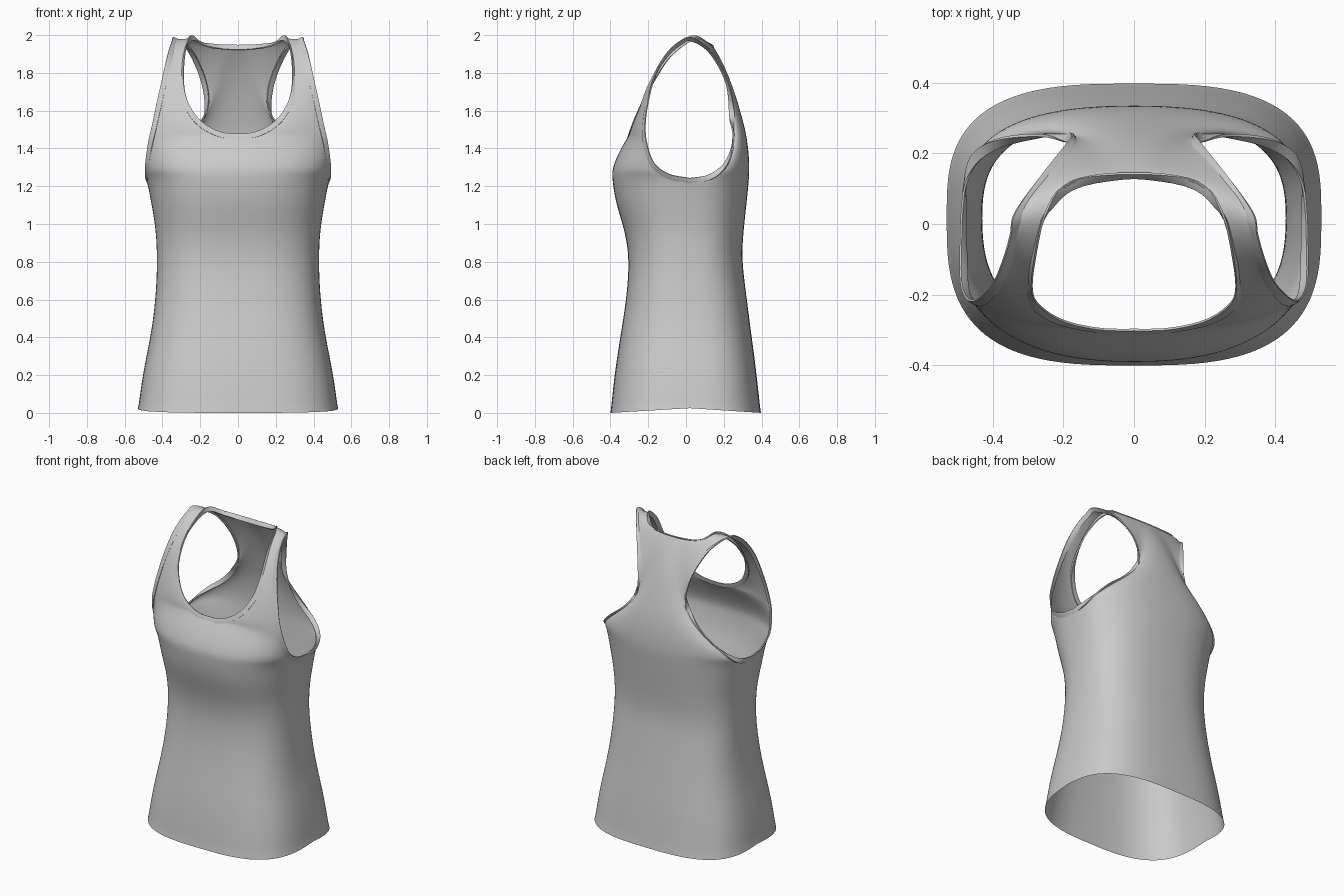
import bpy, bmesh, math
from mathutils import Vector

if "Cube" in bpy.data.objects:
    bpy.data.objects.remove(bpy.data.objects["Cube"])

SUB, COLS = 5, 26


def spline(pts, last=None):
    """Catmull-Rom through points; mirrors across x=0 at a centred start."""
    p = [Vector(q) for q in pts]
    first = Vector((-p[1].x, p[1].y, p[1].z)) if p[0].x == 0 and p[1].x > 0 else 2 * p[0] - p[1]
    p = [first] + p + [Vector(last) if last else 2 * p[-1] - p[-2]]
    out = []
    for i in range(1, len(p) - 2):
        a, b, c, d = p[i - 1:i + 3]
        for j in range(SUB):
            t = j / SUB
            out.append(0.5 * (2 * b + (c - a) * t + (2 * a - 5 * b + 4 * c - d) * t * t
                              + (3 * b - a - 3 * c + d) * t ** 3))
    return out + [p[-2]]


def chain(lower, upper, last):
    """Join two splines, keeping a corner; the end flows on towards 'last'."""
    return spline(lower) + spline(upper, last)[1:]


# Torso below the armholes: height, half width, front depth, back depth
torso = [(0, .53, -.40, .397), (.13, .517, -.388, .383), (.27, .493, -.37, .367),
         (.41, .465, -.348, .348), (.55, .445, -.326, .33), (.69, .434, -.31, .312),
         (.83, .431, -.306, .298), (.97, .438, -.328, .307), (1.11, .461, -.373, .322),
         (1.24, .487, -.392, .335)]
side = [(w, .02, max(z, .025)) for z, w, f, b in torso]
front_mid = [(0, f, z) for z, w, f, b in torso]
back_mid = [(0, b, z) for z, w, f, b in torso]

# Armhole edges from underarm to shoulder
arm_front = [side[-1], (.489, -.09, 1.262), (.487, -.17, 1.32), (.472, -.21, 1.43),
             (.45, -.217, 1.53), (.425, -.2, 1.65), (.392, -.16, 1.8),
             (.367, -.1, 1.905), (.347, -.03, 1.967), (.335, .03, 1.985)]
arm_back = [side[-1], (.477, .11, 1.255), (.44, .18, 1.295), (.37, .222, 1.35),
            (.275, .245, 1.42), (.2, .255, 1.51), (.172, .25, 1.62),
            (.197, .215, 1.77), (.265, .13, 1.92), (.335, .03, 1.985)]

# Centre lines and necklines
chest = front_mid + [(0, -.389, 1.30), (0, -.352, 1.387), (0, -.30, 1.475)]
neck_front = [chest[-1], (.1, -.297, 1.487), (.2, -.275, 1.545), (.265, -.235, 1.64),
              (.29, -.19, 1.75), (.282, -.1, 1.9), (.25, .03, 1.995)]
spine = back_mid + [(0, .336, 1.3), (0, .332, 1.38), (0, .318, 1.48), (0, .29, 1.59),
                    (0, .25, 1.72), (0, .197, 1.85), (0, .142, 1.945)]
neck_back = [spine[-1], (.18, .118, 1.956), (.25, .03, 1.995)]

bm = bmesh.new()


def panel(outer, inner, mx):
    """Quarter garment: rows bulge from the outer edge to the inner edge."""
    grid = []
    for i, (a, b) in enumerate(zip(outer, inner)):
        r = i / SUB
        k = min(1, max(0, (15 - r) / 6))
        k = k * k * (3 - 2 * k)
        e = 2 / (3 - .5 * min(1, r / 9))
        row = []
        for j in range(COLS + 1):
            u = j / COLS
            th = u * math.pi / 2
            cx = k * abs(math.cos(th)) ** e + (1 - k) * (1 - u)
            sy = k * math.sin(th) ** e + (1 - k) * u * (2 - u)
            row.append(bm.verts.new((mx * (b.x + (a.x - b.x) * cx),
                                     a.y + (b.y - a.y) * sy, a.z + (b.z - a.z) * sy)))
        grid.append(row)
    for r0, r1 in zip(grid, grid[1:]):
        for j in range(COLS):
            bm.faces.new((r0[j], r0[j + 1], r1[j + 1], r1[j]))


for mx in (1, -1):
    panel(chain(side, arm_front, arm_back[-2]), chain(chest, neck_front, neck_back[-2]), mx)
    panel(chain(side, arm_back, arm_front[-2]), chain(spine, neck_back, neck_front[-2]), mx)
bmesh.ops.remove_doubles(bm, verts=bm.verts, dist=.0005)
for _ in range(16):
    bmesh.ops.smooth_vert(bm, verts=[v for v in bm.verts if not v.is_boundary], factor=.5,
                          use_axis_x=True, use_axis_y=True, use_axis_z=True)
bmesh.ops.recalc_face_normals(bm, faces=bm.faces)
bm.normal_update()


def finish(b, name):
    me = bpy.data.meshes.new(name)
    b.to_mesh(me)
    ob = bpy.data.objects.new(name, me)
    bpy.context.collection.objects.link(ob)
    me.shade_smooth()
    return ob


def open_loops():
    """Ordered vertex loops of the neck and arm openings."""
    edges = {e for e in bm.edges if e.is_boundary and e.verts[0].co.z > .1}
    while edges:
        e = edges.pop()
        loop = [e.verts[0], e.verts[1]]
        while True:
            nxt = next((n for n in loop[-1].link_edges if n in edges), None)
            if nxt is None:
                break
            edges.discard(nxt)
            loop.append(nxt.other_vert(loop[-1]))
        yield loop[:-1]


def blur(vecs, reach):
    """Average directions around a closed loop."""
    n = len(vecs)
    return [sum((vecs[(i + k) % n] for k in range(-reach, reach + 1)), Vector()).normalized()
            for i in range(n)]


# Folded binding around the neck and arm openings
trim = bmesh.new()
section = [(-.003, -.003), (-.003, .003), (.012, .005), (.026, .004), (.026, -.004), (.012, -.005)]
for loop in open_loops():
    n = len(loop)
    normals = blur([v.normal for v in loop], 4)
    tangents = blur([(loop[(i + 1) % n].co - loop[i - 1].co).normalized() for i in range(n)], 1)
    inward = [a.cross(t).normalized() for a, t in zip(normals, tangents)]
    vote = sum(d.dot((v.link_faces[0].calc_center_median() - v.co).normalized())
               for d, v in zip(inward, loop))
    sign = 1 if vote > 0 else -1
    inward = blur([d * sign for d in inward], 2)
    rings = [[trim.verts.new(v.co + d * x + a * h) for x, h in section]
             for v, d, a in zip(loop, inward, normals)]
    m = len(section)
    for i in range(n):
        a, b = rings[i], rings[(i + 1) % n]
        for j in range(m):
            trim.faces.new((a[j], a[(j + 1) % m], b[(j + 1) % m], b[j]))
bmesh.ops.recalc_face_normals(trim, faces=trim.faces)

finish(bm, "tank_top_body")
binding = finish(trim, "edge_binding")
bpy.context.view_layer.objects.active = binding
binding.select_set(True)
bpy.ops.object.shade_smooth_by_angle(angle=math.radians(40))
